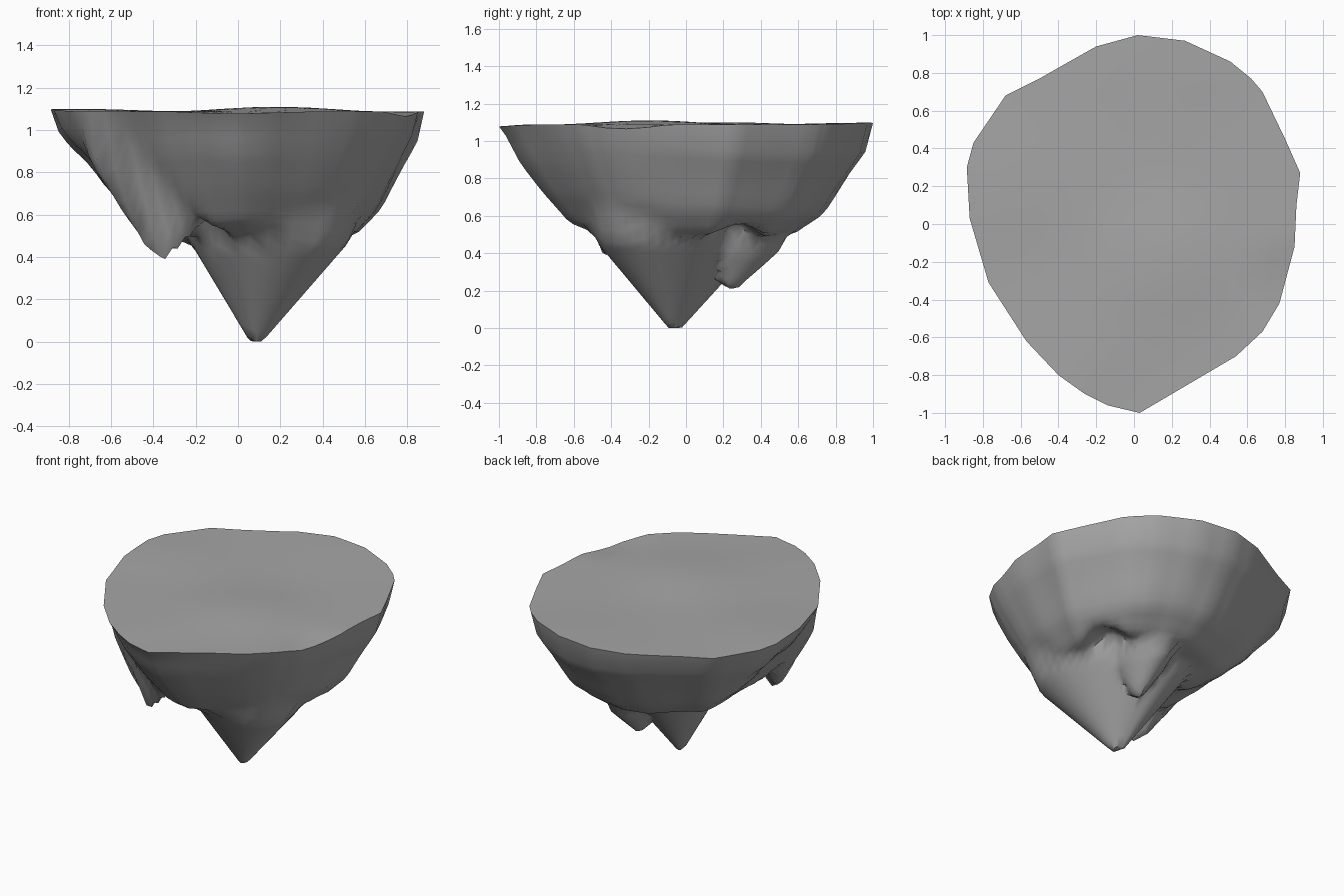
import bpy, bmesh, math
from mathutils import Vector, noise

if "Cube" in bpy.data.objects:
    bpy.data.objects.remove(bpy.data.objects["Cube"], do_unlink=True)

# Rim outline seen from above, counter-clockwise
RIM = [(.88, .27), (.8, .45), (.68, .7), (.62, .77), (.51, .86), (.27, .97), (.02, 1), (-.2, .94),
       (-.36, .85), (-.5, .77), (-.68, .68), (-.85, .43), (-.885, .3), (-.87, .03), (-.77, -.31),
       (-.57, -.62), (-.4, -.8), (-.26, -.9), (-.14, -.96), (.03, -1), (.54, -.7),
       (.68, -.57), (.77, -.42), (.85, -.12), (.86, .1)]
CENTRE = Vector((.08, -.06))
RINGS, STEPS = 26, 3

# Underside height by fraction of the way from centre to rim
FRACTION = [0, .42, .6, .75, .88, .96, 1]
STRAIGHT = [.46, .49, .56, .72, .89, 1.03, 1.09]
BULGED = [.45, .47, .5, .61, .82, .93, 1.09]

# Hanging points: tip, slopes toward -x, +x, -y, +y, skew of the cone, rise at which it ends
SPIKES = [((.08, -.06, 0), 1.75, 1.2, 1.25, 1.15, .3, .5),
          ((-.37, -.43, .39), 1.75, 1.2, 3.0, 1.7, .5, .5),
          ((.17, .23, .21), 1.7, 1.7, 2.0, .9, 0, .25)]

# Hollows that lift the underside: x, y, radius, lift
HOLLOWS = [(-.66, .12, .4, .1), (-.2, -.38, .2, .14), (.42, .25, .18, .1), (-.3, -.05, .25, .06)]


def lerp_table(values, f):
    for i in range(len(FRACTION) - 1):
        if f <= FRACTION[i + 1]:
            t = (f - FRACTION[i]) / (FRACTION[i + 1] - FRACTION[i])
            return values[i] + t * (values[i + 1] - values[i])
    return values[-1]


def bump(x, y, cx, cy, radius):
    d = math.hypot(x - cx, y - cy) / radius
    return (1 - d * d) ** 2 if d < 1 else 0


def under_height(p, f):
    x, y = p
    angle = math.atan2(y - CENTRE.y, x - CENTRE.x)
    w = .5 + .5 * math.cos(angle - math.radians(68))
    z = (1 - w) * lerp_table(STRAIGHT, f) + w * lerp_table(BULGED, f)
    fade = min(1, (1 - f) * 6)
    z += fade * sum(h * bump(x, y, cx, cy, r) for cx, cy, r, h in HOLLOWS)
    z += fade * .018 * noise.noise(Vector((x * 4, y * 4, 1.7)))
    for (tx, ty, tz), left, right, front, back, skew, reach in SPIKES:
        dx, dy = x - tx, y - ty
        a = dx * (right if dx > 0 else left)
        b = dy * (back if dy > 0 else front)
        d = math.sqrt(a * a + b * b + 2 * skew * a * b)
        z = min(z, tz + max(0, d - .04) + 1.5 * max(0, d - reach))
    return z


def top_height(p):
    x, y = p
    return 1.088 + .022 * bump(x, y, .18, -.2, .5) - .025 * bump(x, y, .85, -.35, .3) \
        + .012 * bump(x, y, -.75, .2, .5) + .01 * bump(x, y, .2, 1, .6) - .01 * bump(x, y, 0, -1, .4)


# Subdivide the rim evenly
rim = []
for i, a in enumerate(RIM):
    b = RIM[(i + 1) % len(RIM)]
    rim += [Vector(a).lerp(Vector(b), k / STEPS) for k in range(STEPS)]
n = len(rim)

bm = bmesh.new()
edge = [bm.verts.new((p.x, p.y, top_height(p))) for p in rim]


def surface(height, rings, flip):
    """Fill inward from the shared rim to the centre."""
    outer = edge
    for r in range(rings - 1, 0, -1):
        f = r / rings
        ring = []
        for q in rim:
            p = CENTRE.lerp(q, f)
            ring.append(bm.verts.new((p.x, p.y, height(p, f))))
        for i in range(n):
            j = (i + 1) % n
            quad = [outer[i], outer[j], ring[j], ring[i]]
            bm.faces.new(quad[::-1] if flip else quad)
        outer = ring
    tip = bm.verts.new((CENTRE.x, CENTRE.y, height(CENTRE, 0)))
    for i in range(n):
        tri = [outer[i], outer[(i + 1) % n], tip]
        bm.faces.new(tri[::-1] if flip else tri)


surface(lambda p, f: top_height(p), 8, False)
surface(under_height, RINGS, True)
bm.normal_update()

mesh = bpy.data.meshes.new("floating_rock")
bm.to_mesh(mesh)
bm.free()
rock = bpy.data.objects.new("floating_rock", mesh)
bpy.context.collection.objects.link(rock)

# Single grey stone colour
stone = bpy.data.materials.new("grey_stone")
stone.use_nodes = True
colour = (.38, .38, .38, 1)
stone.diffuse_color = colour
stone.node_tree.nodes["Principled BSDF"].inputs["Base Color"].default_value = colour
mesh.materials.append(stone)

bpy.context.view_layer.objects.active = rock
rock.select_set(True)
bpy.ops.object.shade_smooth_by_angle(angle=math.radians(45))
